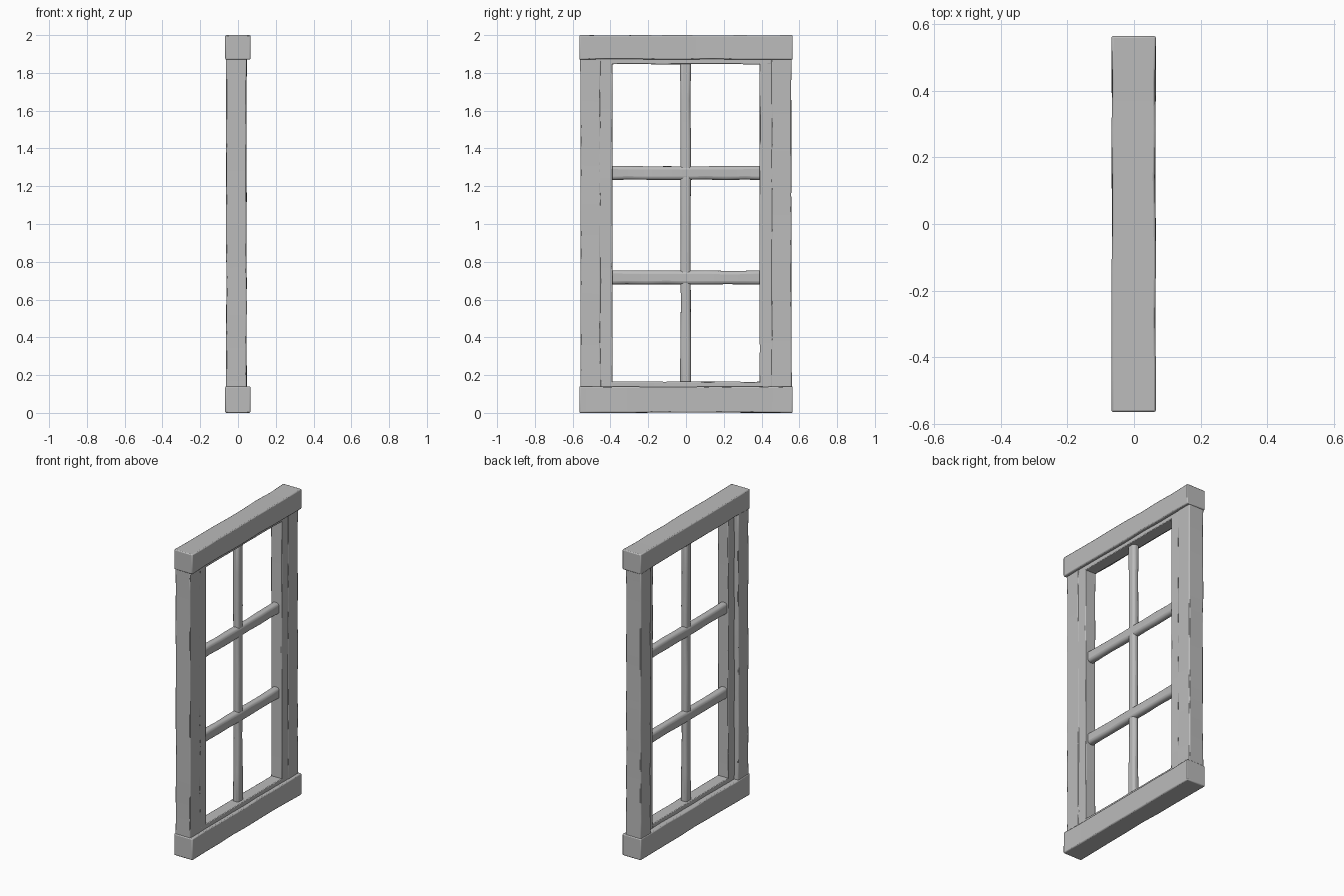
import bpy
import bmesh
import random
from mathutils import Vector

random.seed(4)
if "Cube" in bpy.data.objects:
    bpy.data.objects.remove(bpy.data.objects["Cube"], do_unlink=True)

grey = bpy.data.materials.new("weathered_grey")
grey.use_nodes = True
colour = (0.5, 0.5, 0.5, 1)
grey.diffuse_color = colour
grey.node_tree.nodes["Principled BSDF"].inputs["Base Color"].default_value = colour


def beam(name, low, high, bevel=0.006, wear=0.004, cuts=7, segments=2):
    """Hand-hewn beam between two corners, its long edges worn slightly inward."""
    low, high = Vector(low), Vector(high)
    centre, size = (low + high) / 2, high - low
    axis = max(range(3), key=lambda i: size[i])
    bm = bmesh.new()
    bmesh.ops.create_cube(bm, size=1)
    for v in bm.verts:
        v.co = centre + v.co * size
    long_edges = [e for e in bm.edges
                  if abs(e.verts[0].co[axis] - e.verts[1].co[axis]) > 1e-4]
    bmesh.ops.subdivide_edges(bm, edges=long_edges, cuts=cuts, use_grid_fill=True)
    for v in bm.verts:
        for i in range(3):
            inward = 1 if v.co[i] < centre[i] else -1
            if i != axis and abs(v.co[axis] - centre[axis]) < size[axis] * 0.49:
                v.co[i] += inward * random.uniform(0, wear)
    mesh = bpy.data.meshes.new(name)
    bm.to_mesh(mesh)
    bm.free()
    obj = bpy.data.objects.new(name, mesh)
    bpy.context.collection.objects.link(obj)
    mesh.materials.append(grey)
    mod = obj.modifiers.new("worn_edges", "BEVEL")
    mod.width = bevel
    mod.segments = segments
    mod.limit_method = "ANGLE"
    mod.angle_limit = 0.7
    bpy.ops.object.select_all(action="DESELECT")
    obj.select_set(True)
    bpy.context.view_layer.objects.active = obj
    bpy.ops.object.shade_smooth_by_angle(angle=0.7)
    return obj


# Thick rails capping the frame at top and bottom
beam("bottom_rail", (-0.068, -0.565, 0), (0.066, 0.565, 0.14))
beam("top_rail", (-0.068, -0.565, 1.87), (0.066, 0.565, 2))

# Upright posts, each with a thinner stop strip recessed on the back
for side, label in ((-1, "front"), (1, "back")):
    def span(inner, outer):
        return sorted((side * inner, side * outer))
    y0, y1 = span(0.45, 0.56)
    beam(label + "_post", (-0.064, y0, 0.1), (0.047, y1, 1.9), cuts=11)
    y0, y1 = span(0.388, 0.47)
    beam(label + "_stop", (-0.034, y0, 0.1), (0.044, y1, 1.9), bevel=0.004, wear=0.003)

# Horizontal stops inside the rails
beam("bottom_stop", (-0.034, -0.45, 0.1), (0.044, 0.45, 0.166), bevel=0.004, wear=0.002)
beam("top_stop", (-0.034, -0.45, 1.845), (0.044, 0.45, 1.9), bevel=0.004, wear=0.002)

# Rounded glazing bars
beam("upright_bar", (-0.022, -0.031, 0.14), (0.024, 0.027, 1.87), bevel=0.015, segments=3)
for label, z in (("lower", 0.717), ("upper", 1.27)):
    beam(label + "_cross_bar", (-0.025, -0.42, z - 0.038), (0.026, 0.42, z + 0.038),
         bevel=0.018, segments=3)
